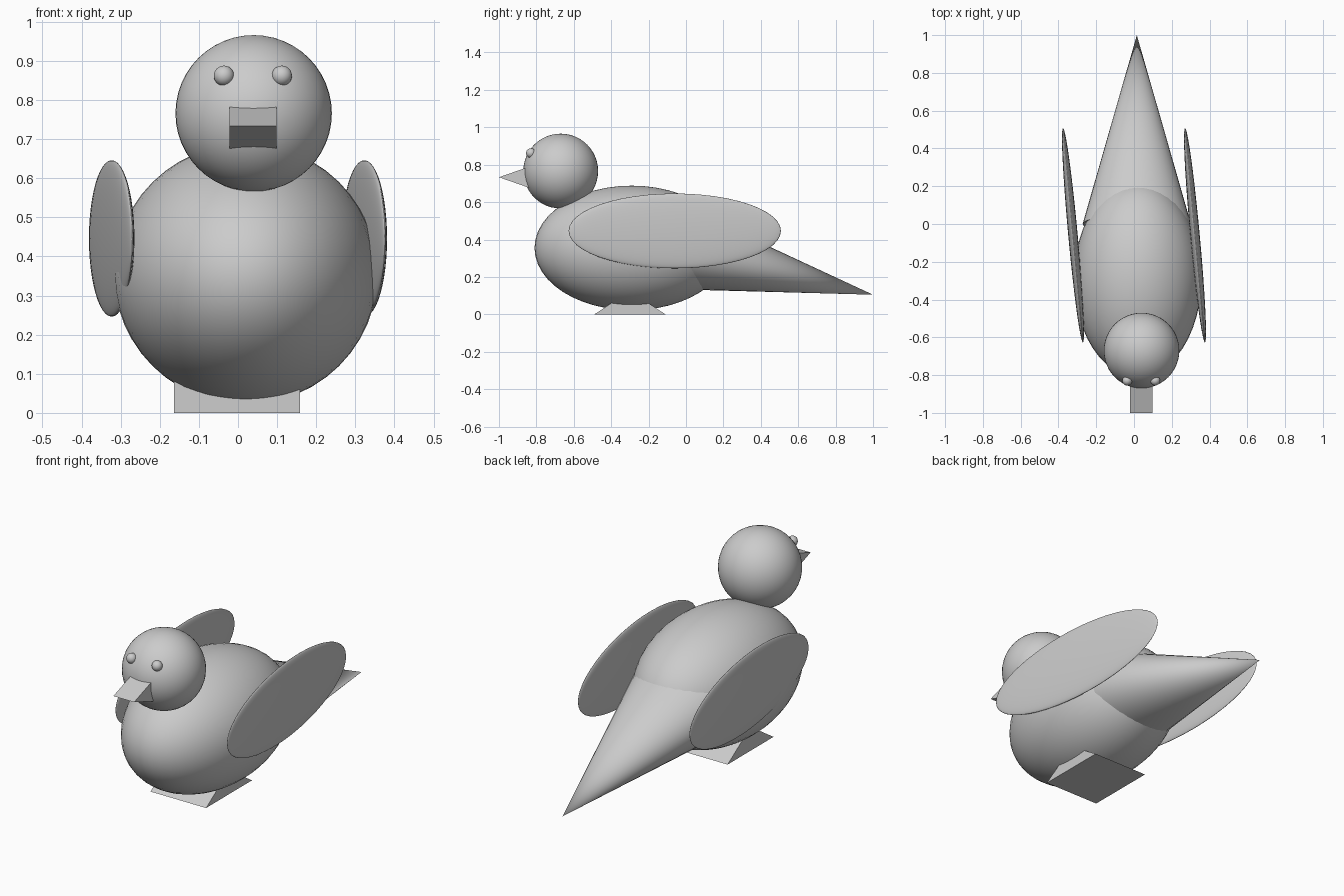
import bpy
import math
from mathutils import Vector

cube = bpy.data.objects.get("Cube")
if cube:
    bpy.data.objects.remove(cube, do_unlink=True)

grey = bpy.data.materials.new("plain grey")
grey.use_nodes = True
colour = (0.6, 0.6, 0.6, 1)
grey.diffuse_color = colour
grey.node_tree.nodes["Principled BSDF"].inputs["Base Color"].default_value = colour


def finish(obj, name):
    obj.name = name
    obj.data.materials.append(grey)
    return obj


def ellipsoid(name, centre, radii, turn=0, segments=48):
    bpy.ops.mesh.primitive_uv_sphere_add(
        segments=segments, ring_count=segments // 2, radius=1,
        location=centre, rotation=(0, 0, math.radians(turn)))
    obj = bpy.context.object
    obj.scale = radii
    bpy.ops.object.shade_smooth()
    return finish(obj, name)


def wedge(name, x0, x1, profile):
    """Triangular prism: a (y, z) profile swept along x."""
    verts = [(x, y, z) for x in (x0, x1) for y, z in profile]
    faces = [(0, 1, 2), (5, 4, 3), (0, 3, 4, 1), (1, 4, 5, 2), (2, 5, 3, 0)]
    mesh = bpy.data.meshes.new(name)
    mesh.from_pydata(verts, [], faces)
    obj = bpy.data.objects.new(name, mesh)
    bpy.context.collection.objects.link(obj)
    return finish(obj, name)


# Body and head
ellipsoid("body", (0.02, -0.29, 0.355), (0.337, 0.52, 0.333))
ellipsoid("head", (0.04, -0.67, 0.766), (0.2, 0.2, 0.2))

# Eyes
for side, name in ((-1, "right_eye"), (1, "left_eye")):
    ellipsoid(name, (0.038 + side * 0.074, -0.829, 0.862), (0.026,) * 3, segments=24)

# Wings, both turned the same way
for side, name in ((-1, "right_wing"), (1, "left_wing")):
    ellipsoid(name, (side * 0.323, -0.06, 0.446), (0.025, 0.57, 0.2), turn=5.3)

# Tail: flattened cone, its base hidden in the body
tip, root = Vector((0.015, 1.0, 0.105)), Vector((0.015, 0.0, 0.34))
axis = tip - root
bpy.ops.mesh.primitive_cone_add(vertices=32, radius1=1, radius2=0, depth=axis.length,
                                location=(tip + root) / 2)
tail = finish(bpy.context.object, "tail")
tail.rotation_euler = (-math.pi / 2 + math.atan2(axis.z, axis.y), 0, 0)
tail.scale = (0.287, 0.212, 1)
bpy.ops.object.shade_smooth_by_angle(angle=math.radians(30))

# Beak and foot block
wedge("beak", -0.022, 0.098, [(-1.0, 0.733), (-0.8, 0.663), (-0.8, 0.803)])
wedge("foot", -0.164, 0.158, [(-0.49, 0), (-0.11, 0), (-0.3, 0.125)])

# Consistent outward normals on the wedges
import bmesh
for name in ("beak", "foot"):
    mesh = bpy.data.objects[name].data
    bm = bmesh.new()
    bm.from_mesh(mesh)
    bmesh.ops.recalc_face_normals(bm, faces=bm.faces)
    bm.to_mesh(mesh)
    bm.free()
